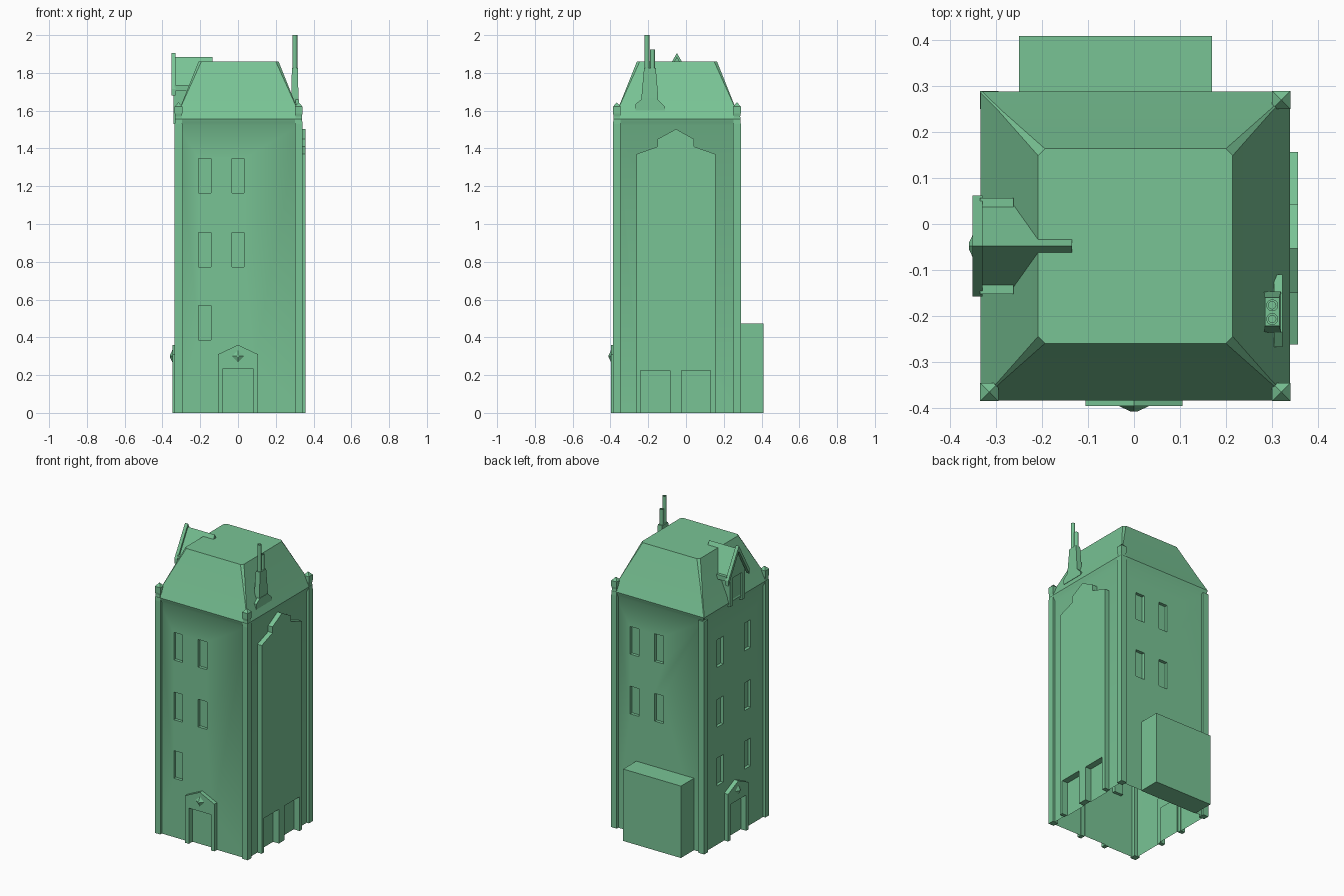
import bpy, bmesh, math
from mathutils import Vector

cube = bpy.data.objects.get("Cube")
if cube:
    bpy.data.objects.remove(cube, do_unlink=True)

green = bpy.data.materials.new("soft_green")
green.use_nodes = True
COLOUR = (0.19, 0.55, 0.30, 1)
green.diffuse_color = COLOUR
green.node_tree.nodes["Principled BSDF"].inputs["Base Color"].default_value = COLOUR

CX, CY = 0.003, -0.048      # centre of the tower
WALL, EAVE = 0.322, 0.337   # half widths


def finish(name, bm):
    bmesh.ops.recalc_face_normals(bm, faces=bm.faces)
    mesh = bpy.data.meshes.new(name)
    bm.to_mesh(mesh)
    bm.free()
    mesh.materials.append(green)
    obj = bpy.data.objects.new(name, mesh)
    bpy.context.scene.collection.objects.link(obj)
    return obj


def loft(name, rings):
    """Skin a stack of rings that share one point count, capped at both ends."""
    bm = bmesh.new()
    loops = [[bm.verts.new(p) for p in ring] for ring in rings]
    for a, b in zip(loops, loops[1:]):
        for i in range(len(a)):
            j = (i + 1) % len(a)
            bm.faces.new((a[i], a[j], b[j], b[i]))
    bm.faces.new(loops[0])
    bm.faces.new(loops[-1])
    return finish(name, bm)


def rect(x0, x1, y0, y1, z):
    return [(x0, y0, z), (x1, y0, z), (x1, y1, z), (x0, y1, z)]


def box(name, x, y, z):
    return loft(name, [rect(*x, *y, h) for h in z])


def prism(name, outline, axis, lo, hi):
    """Extrude an upright outline along x or y."""
    def place(d):
        return [(d, a, z) if axis == "x" else (a, d, z) for a, z in outline]
    return loft(name, [place(lo), place(hi)])


def octagon(half, chamfer, z):
    h, k = half, half - chamfer
    corners = [(k, -h), (h, -k), (h, k), (k, h), (-k, h), (-h, k), (-h, -k), (-k, -h)]
    return [(CX + x, CY + y, z) for x, y in corners]


def smooth(obj):
    bpy.ops.object.select_all(action="DESELECT")
    obj.select_set(True)
    bpy.context.view_layer.objects.active = obj
    bpy.ops.object.shade_smooth_by_angle(angle=math.radians(35))


# Tower shell with flared eaves and truncated roof
tower = loft("tower", [octagon(*r) for r in (
    (WALL, 0.003, 0), (WALL, 0.003, 1.52), (EAVE - 0.004, 0.003, 1.54),
    (EAVE, 0.003, 1.555), (0.296, 0.004, 1.65), (0.212, 0.015, 1.86))])

# Recesses for windows and doors
cutters = []


def recess(side, centre, half, z0, z1, depth=0.02):
    a = (centre - half, centre + half)
    d = WALL - depth, WALL + 0.05
    spans = {
        "front": (a, (CY - d[1], CY - d[0])),
        "back": (a, (CY + d[0], CY + d[1])),
        "left": ((CX + d[0], CX + d[1]), a),
        "right": ((CX - d[1], CX - d[0]), a)}
    cutters.append(box("recess_cutter", *spans[side], (z0, z1)))


FLOORS = (0.387, 0.772, 1.165)
for i, z in enumerate(FLOORS):
    spots = [("front", -0.176), ("right", 0.1), ("right", -0.185)]
    if i:
        spots += [("front", 0), ("back", 0.182), ("back", 0.004)]
    for side, c in spots:
        recess(side, c, 0.032, z, z + 0.182)
GARAGES = ((-0.24, -0.085), (-0.025, 0.13))
for a, b in GARAGES:
    recess("left", (a + b) / 2, (b - a) / 2, -0.1, 0.225, 0.01)
recess("front", 0, 0.08, -0.1, 0.235, 0.01)
recess("right", CY, 0.08, -0.1, 0.235, 0.01)

for cutter in cutters:
    mod = tower.modifiers.new("cut", "BOOLEAN")
    mod.operation, mod.solver, mod.object = "DIFFERENCE", "EXACT", cutter
bpy.context.view_layer.update()
cut_mesh = bpy.data.meshes.new_from_object(
    tower.evaluated_get(bpy.context.evaluated_depsgraph_get()))
tower.modifiers.clear()
tower.data = cut_mesh
for cutter in cutters:
    bpy.data.objects.remove(cutter, do_unlink=True)

# The tower is open underneath
bm = bmesh.new()
bm.from_mesh(cut_mesh)
floor = [f for f in bm.faces if f.calc_center_median().z < 0.001]
bmesh.ops.delete(bm, geom=floor, context="FACES")
bm.to_mesh(cut_mesh)
bm.free()
smooth(tower)

# Corner pilasters with pyramid caps; one stops below the eaves
for sx in (-1, 1):
    for sy in (-1, 1):
        short = sx < 0 < sy
        px, py = CX + sx * 0.318, CY + sy * 0.318

        def ring(h, z):
            return rect(px - h, px + h, py - h, py + h, z)
        rings = [ring(0.02, 0), ring(0.02, 1.53)]
        if not short:
            rings += [ring(0.017, 1.57), ring(0.02, 1.585), ring(0.02, 1.622), ring(0.001, 1.643)]
        loft("corner_pilaster", rings)

# Rear annex
box("rear_annex", (-0.25, 0.17), (0.27, 0.41), (0, 0.473))

# Gabled panel with two wide doorways
(g0, g1), (g2, g3) = GARAGES
panel = [(-0.263, 0), (g0, 0), (g0, 0.225), (g1, 0.225), (g1, 0),
         (g2, 0), (g2, 0.225), (g3, 0.225), (g3, 0), (0.157, 0),
         (0.157, 1.37), (0.042, 1.41), (0.042, 1.45), (-0.053, 1.503),
         (-0.15, 1.45), (-0.15, 1.41), (-0.263, 1.37)]
prism("gabled_panel", panel, "x", CX + WALL - 0.005, 0.357)


# Door surrounds with a small pointed ornament
def surround(axis, c, inner, outer):
    shape = [(-0.106, 0), (-0.08, 0), (-0.08, 0.235), (0.08, 0.235), (0.08, 0),
             (0.106, 0), (0.106, 0.31), (0, 0.36), (-0.106, 0.31)]
    prism("door_surround", [(c + a, z) for a, z in shape], axis, inner, outer)

    def diamond(r, d):
        pts = [(c - r, 0.3), (c, 0.3 - r), (c + r, 0.3), (c, 0.3 + r)]
        return [(d, a, z) if axis == "x" else (a, d, z) for a, z in pts]
    loft("door_ornament", [diamond(0.032, outer), diamond(0.006, outer - 0.012)])


surround("y", 0, CY - WALL + 0.005, -0.397)
surround("x", CY, CX - WALL + 0.005, -0.348)

# Dormer: walls with a window, gabled roof, barge boards


def gable(peak, half, drop, thick):
    return [(CY - half, peak - drop), (CY, peak), (CY + half, peak - drop),
            (CY + half, peak - drop - thick), (CY, peak - thick), (CY - half, peak - drop - thick)]


dormer = [(CY - 0.08, 1.53), (CY - 0.045, 1.53), (CY - 0.045, 1.71), (CY + 0.045, 1.71),
          (CY + 0.045, 1.53), (CY + 0.08, 1.53), (CY + 0.08, 1.72), (CY, 1.86), (CY - 0.08, 1.72)]
prism("dormer_front", dormer, "x", -0.341, -0.325)
box("dormer_pane", (-0.33, -0.2), (CY - 0.075, CY + 0.075), (1.54, 1.72))
prism("dormer_roof", [(CY - 0.093, 1.72), (CY + 0.093, 1.72), (CY, 1.885)], "x", -0.33, -0.135)
prism("dormer_barge_board", gable(1.905, 0.11, 0.19, 0.035), "x", -0.352, -0.33)
for s in (-1, 1):
    y = sorted((CY + s * 0.075, CY + s * 0.105))
    box("dormer_eave", (-0.335, -0.262), y, (1.705, 1.735))

# Chimney stack: flared foot, tapered shaft, two pots
loft("chimney_stack", [rect(*r) for r in (
    (0.283, 0.32, -0.236, -0.147, 1.57), (0.283, 0.32, -0.236, -0.147, 1.67),
    (0.285, 0.317, -0.222, -0.16, 1.825))])
prism("chimney_foot", [(-0.268, 1.6), (-0.11, 1.6), (-0.11, 1.62), (-0.15, 1.66),
                       (-0.235, 1.66), (-0.268, 1.635)], "x", 0.305, 0.323)


def circle(r, y, z, n=12):
    return [(0.301 + r * math.cos(t * math.tau / n), y + r * math.sin(t * math.tau / n), z)
            for t in range(n)]


for y, top in ((-0.207, 2.0), (-0.177, 1.925)):
    pot = loft("chimney_pot", [circle(0.013, y, 1.8), circle(0.013, y, top),
                               circle(0.008, y, top), circle(0.008, y, top - 0.03)])
    smooth(pot)
